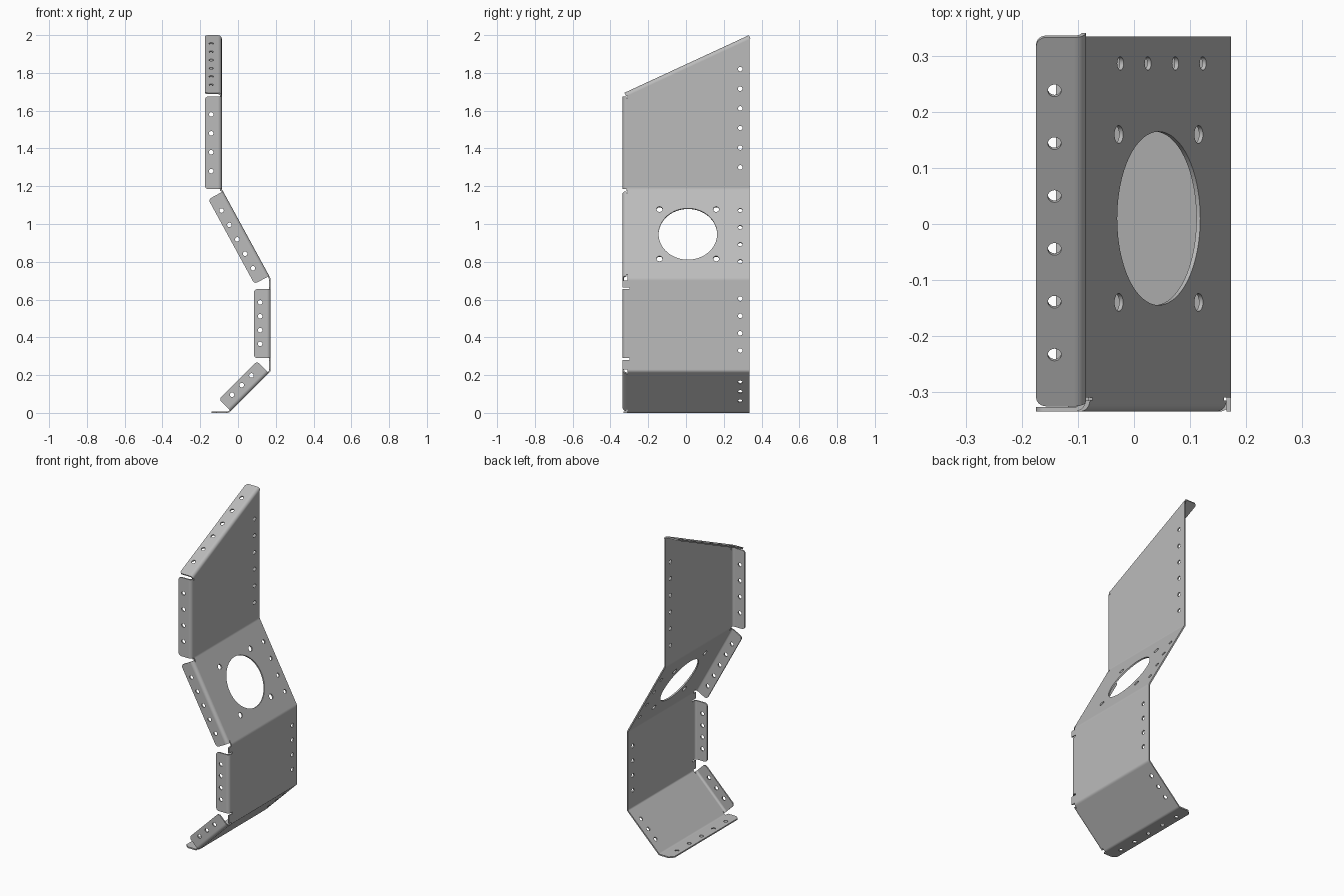
import bpy, bmesh, math
from mathutils import Matrix, Vector

cube = bpy.data.objects.get("Cube")
if cube:
    bpy.data.objects.remove(cube, do_unlink=True)

T = 0.008          # sheet thickness
HALF = 0.335       # half depth of the body
FRONT = -HALF + T / 2
R = 0.016          # setback of the flange bends
JOINT = 0.008      # setback of the body bends
FLANGE = 0.085     # flange width
HOLE = 0.012
Y = Vector((0, 1, 0))

steel = bpy.data.materials.new("grey_steel")
steel.use_nodes = True
GREY = (0.5, 0.5, 0.5, 1)
steel.diffuse_color = GREY
steel.node_tree.nodes["Principled BSDF"].inputs["Base Color"].default_value = GREY


def add_object(name, mesh):
    mesh.shade_smooth()
    mesh.set_sharp_from_angle(angle=math.radians(30))
    mesh.materials.clear()
    mesh.materials.append(steel)
    ob = bpy.data.objects.new(name, mesh)
    bpy.context.collection.objects.link(ob)
    return ob


def spread(first, last, count):
    return [first + (last - first) * i / (count - 1) for i in range(count)]


def circle(u, v, r, n):
    return [(u + r * math.cos(math.tau * i / n), v + r * math.sin(math.tau * i / n))
            for i in range(n)]


def plate(name, origin, x_dir, y_dir, outline, holes):
    """Flat sheet in the plane of x_dir and y_dir; holes are (u, v, radius)."""
    curve = bpy.data.curves.new(name, 'CURVE')
    curve.dimensions, curve.fill_mode, curve.extrude = '2D', 'BOTH', T / 2
    loops = [outline] + [circle(u, v, r, 64 if r > 0.1 else 20) for u, v, r in holes]
    for loop in loops:
        spline = curve.splines.new('POLY')
        spline.points.add(len(loop) - 1)
        for point, (u, v) in zip(spline.points, loop):
            point.co = (u, v, 0, 1)
        spline.use_cyclic_u = True
    temp = bpy.data.objects.new("temp", curve)
    bpy.context.collection.objects.link(temp)
    graph = bpy.context.evaluated_depsgraph_get()
    mesh = bpy.data.meshes.new_from_object(temp.evaluated_get(graph))
    bpy.data.objects.remove(temp)
    bpy.data.curves.remove(curve)
    frame = Matrix((x_dir, y_dir, x_dir.cross(y_dir))).transposed().to_4x4()
    frame.translation = origin
    mesh.transform(frame)
    return add_object(name, mesh)


def bend(name, corner, a, b, setback, axis, s0, s1, steps=8):
    """Rounded strip joining two sheets that leave the corner along a and b."""
    theta = a.angle(b)
    mid = (a + b).normalized()
    centre = corner + mid * (setback / math.cos(theta / 2))
    radius = setback * math.tan(theta / 2)
    side = (a - b).normalized()
    sweep = (math.pi - theta) / 2
    bm = bmesh.new()
    rings = []
    for i in range(steps + 1):
        ang = sweep * (1 - 2 * i / steps)
        out = side * math.sin(ang) - mid * math.cos(ang)
        rings.append([bm.verts.new(centre + out * (radius + o) + axis * s)
                      for o, s in ((-T / 2, s0), (T / 2, s0), (T / 2, s1), (-T / 2, s1))])
    for r0, r1 in zip(rings, rings[1:]):
        for k in range(4):
            m = (k + 1) % 4
            bm.faces.new((r0[k], r0[m], r1[m], r1[k]))
    bm.faces.new(rings[0])
    bm.faces.new(rings[-1])
    bmesh.ops.recalc_face_normals(bm, faces=bm.faces)
    mesh = bpy.data.meshes.new(name)
    bm.to_mesh(mesh)
    bm.free()
    return add_object(name, mesh)


def rounded(u0, u1, v0, v1, r):
    """Rectangle with its two far corners rounded."""
    arc = [math.pi / 2 * i / 6 for i in range(7)]
    pts = [(u0, v0), (u1, v0)]
    pts += [(u1 - r + r * math.cos(a), v1 - r + r * math.sin(a)) for a in arc]
    pts += [(u0 + r - r * math.sin(a), v1 - r + r * math.cos(a)) for a in arc]
    return pts


def flange(name, corner, axis, inward, out, s0, s1, hole_us):
    plate(name, corner, axis, out, rounded(s0, s1, R, FLANGE, 0.018),
          [(u, 0.052, HOLE) for u in hole_us])
    bend(name + "_bend", corner, inward, out, R, axis, s0, s1)


def front_end(end, start):
    """Front edge of a panel from its end to the start of its flange."""
    sign = 1 if start > end else -1
    if abs(start - end) > 0.035:
        slot = start - sign * 0.01
        return [(end, -HALF), (slot, -HALF), (slot, -0.3), (start, -0.3), (start, FRONT + R)]
    notch = start + sign * 0.01
    return [(end, -0.31), (notch, -0.31), (notch, FRONT + R)]


# Side profile of the folded sheet, bottom to top
path = [Vector((x, 0, z)) for x, z in
        ((-0.139, 0.004), (-0.05, 0.004), (0.169, 0.222),
         (0.169, 0.71), (-0.09, 1.185), (-0.09, 1.996))]
dirs = [(q - p).normalized() for p, q in zip(path, path[1:])]

# Base lip with chamfered corners
lip = (path[1] - path[0]).length - JOINT
c = 0.025
plate("base_lip", path[0], dirs[0], Y,
      [(0, c - HALF), (c, -HALF + 0.005), (lip, -HALF + 0.005), (lip, HALF), (c, HALF), (0, HALF - c)],
      [(0.033, y, HOLE) for y in spread(-0.24, 0.24, 5)])

# Slope of the top edge
rise = 0.31 / (2 * HALF)
slope = Vector((0, 1, rise)).normalized()
top_corner = Vector((path[4].x, -HALF, 1.686))

# Body panels: name, rear holes, flange span, flange holes
panels = [
    ("lower_slope", (0.087, 0.228, 3), (0.012, 0.297), (0.078, 0.223, 3)),
    ("lower_panel", (0.108, 0.383, 4), (0.068, 0.433), (0.143, 0.363, 4)),
    ("middle_slope", (0.103, 0.411, 4), (0.015, 0.525), (0.092, 0.44, 5)),
    ("upper_panel", (0.115, 0.635, 6), (0.0, 0.49), (0.095, 0.395, 4)),
]
for i, (name, rear, span, front) in enumerate(panels, 1):
    p, d = path[i], dirs[i]
    end = (path[i + 1] - p).length - JOINT
    holes = [(u, 0.287, HOLE) for u in spread(*rear)]
    outline = [(JOINT, HALF)] + front_end(JOINT, span[0])
    if name == "upper_panel":
        drop = R / slope.y
        base = top_corner.z - p.z - drop
        for y in (-0.31, HALF):
            outline.append((base + rise * (y + HALF), y))
        outline[-2:-2] = [(span[1] - 0.01, FRONT + R), (span[1] - 0.01, -0.31)]
    else:
        outline += front_end(end, span[1])[::-1] + [(end, HALF)]
    if name == "middle_slope":
        # Round opening with four fixing holes
        holes.append((0.268, 0.01, 0.155))
        holes += [(0.268 + a * 0.149, 0.01 + b * 0.15, 0.016) for a in (-1, 1) for b in (-1, 1)]
    plate(name, p, d, Y, outline, holes)
    bend(name + "_fold", p, -dirs[i - 1], d, JOINT, Y, -0.31, HALF)
    flange(name + "_flange", p + Y * FRONT, d, Y, Vector((-d.z, 0, d.x)),
           *span, spread(*front))

# Sloped top flange
into = Vector((0, rise, -1)).normalized()
length = 2 * HALF / slope.y
flange("top_flange", top_corner, slope, into, Vector((-1, 0, 0)), 0.012, length,
       [(y + HALF) / slope.y for y in spread(-0.232, 0.24, 6)])
